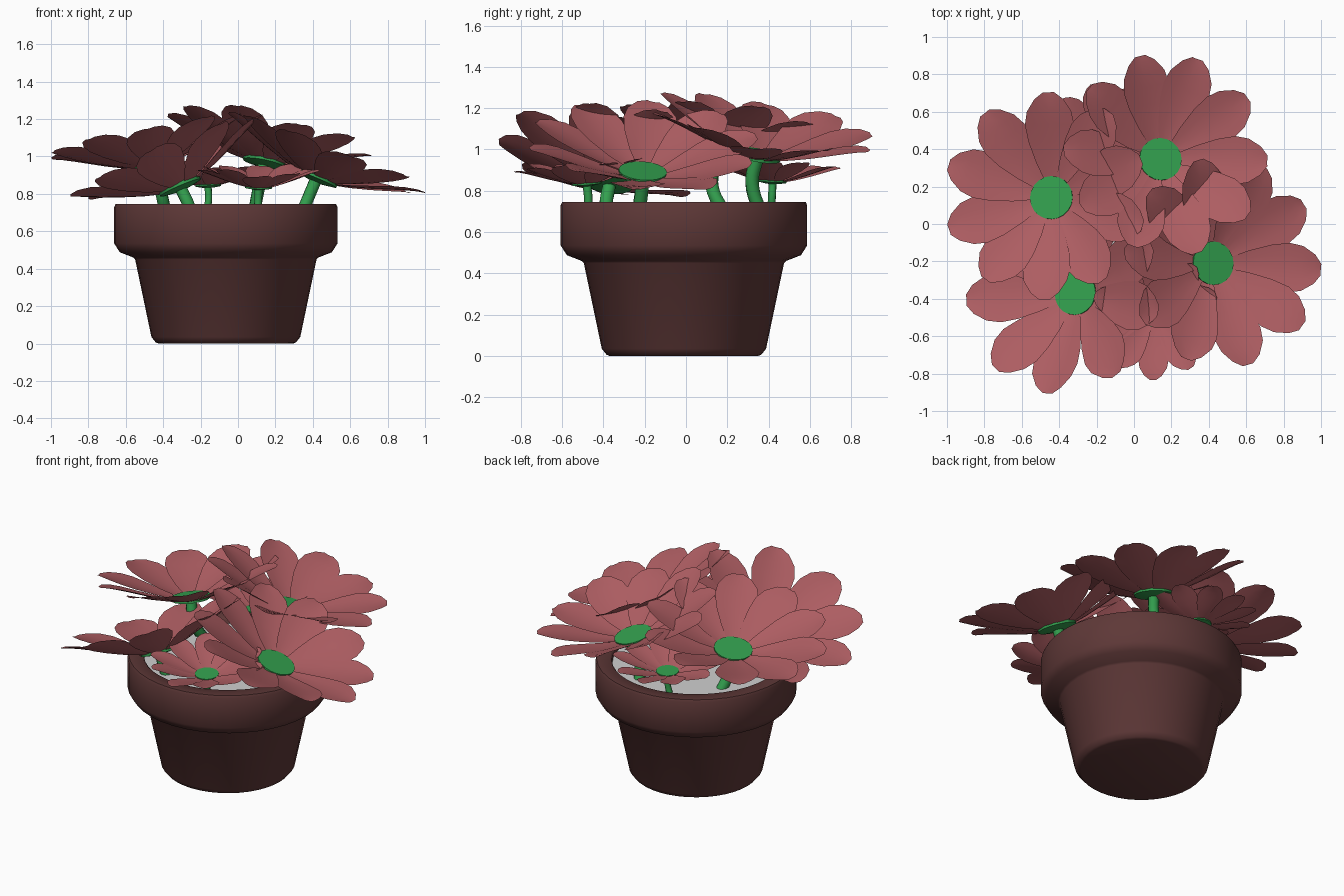
import bpy, bmesh, math, random
from mathutils import Vector, Matrix

random.seed(4)
if "Cube" in bpy.data.objects:
    bpy.data.objects.remove(bpy.data.objects["Cube"], do_unlink=True)


def material(name, rgb):
    m = bpy.data.materials.new(name)
    m.use_nodes = True
    m.diffuse_color = (*rgb, 1)
    m.node_tree.nodes["Principled BSDF"].inputs["Base Color"].default_value = (*rgb, 1)
    return m


PINK = material("petal_pink", (0.42, 0.11, 0.122))
GREEN = material("stem_green", (0.033, 0.35, 0.077))
BROWN = material("pot_brown", (0.113, 0.04, 0.039))
GREY = material("soil_grey", (0.63, 0.63, 0.63))


def smooth(obj, angle):
    bpy.ops.object.select_all(action="DESELECT")
    obj.select_set(True)
    bpy.context.view_layer.objects.active = obj
    bpy.ops.object.shade_smooth_by_angle(angle=math.radians(angle))


def add_mesh(name, bm, mat, matrix, angle=35):
    mesh = bpy.data.meshes.new(name)
    bm.to_mesh(mesh)
    bm.free()
    mesh.materials.append(mat)
    obj = bpy.data.objects.new(name, mesh)
    obj.matrix_world = matrix
    bpy.context.collection.objects.link(obj)
    smooth(obj, angle)


def lathe(name, profile, mat, matrix, steps, angle=35):
    """Spin a (radius, height) profile about the z axis."""
    bm = bmesh.new()
    verts = [bm.verts.new((r, 0, z)) for r, z in profile]
    edges = [bm.edges.new(pair) for pair in zip(verts, verts[1:])]
    bmesh.ops.spin(bm, geom=verts + edges, cent=(0, 0, 0), axis=(0, 0, 1),
                   angle=math.tau, steps=steps, use_duplicate=False)
    bmesh.ops.remove_doubles(bm, verts=bm.verts, dist=0.0005)
    bmesh.ops.recalc_face_normals(bm, faces=bm.faces)
    add_mesh(name, bm, mat, matrix, angle)


# Pot with a heavy rim, and the soil inside it
POT = Matrix.Translation((-0.065, -0.01, 0))
lathe("pot", [(0, 0), (0.36, 0), (0.375, 0.006), (0.398, 0.035), (0.485, 0.45),
              (0.495, 0.46), (0.567, 0.488), (0.597, 0.535), (0.597, 0.73),
              (0.59, 0.745), (0.51, 0.745), (0.5, 0.735), (0.49, 0.66), (0, 0.66)],
      BROWN, POT, 40, 50)
soil = bmesh.new()
bmesh.ops.create_circle(soil, cap_ends=True, radius=0.498, segments=40)
add_mesh("soil", soil, GREY, POT @ Matrix.Translation((0, 0, 0.712)))

# Petal outline: radius, half width, rise
OUTLINE = [(0.1, 0.04, 0), (0.19, 0.08, 0.027), (0.3, 0.117, 0.067),
           (0.39, 0.133, 0.103), (0.46, 0.12, 0.13), (0.525, 0.078, 0.152),
           (0.562, 0.03, 0.16)]
ACROSS = (-1, -0.5, 0, 0.5, 1)


def add_petal(bm, turn):
    """One cupped, slightly rolled petal hinged at the edge of the centre."""
    hinge = Vector((OUTLINE[0][0], 0, 0))
    place = (Matrix.Rotation(turn, 4, "Z") @ Matrix.Translation(hinge)
             @ Matrix.Rotation(math.radians(random.uniform(-3, 3)), 4, "Y")
             @ Matrix.Rotation(math.radians(random.uniform(2, 8)), 4, "X")
             @ Matrix.Translation(-hinge))
    rows = []
    for r, half, rise in OUTLINE:
        row = [(r, half * s, rise + 0.12 * half * s * s) for s in ACROSS]
        rows.append([bm.verts.new(place @ Vector(p)) for p in row])
    for a, b in zip(rows, rows[1:]):
        for i in range(len(ACROSS) - 1):
            bm.faces.new((a[i], b[i], b[i + 1], a[i + 1]))


def add_stem(name, points, radius):
    curve = bpy.data.curves.new(name, "CURVE")
    curve.dimensions = "3D"
    curve.bevel_depth = radius
    curve.bevel_resolution = 2
    curve.resolution_u = 6
    spline = curve.splines.new("BEZIER")
    spline.bezier_points.add(len(points) - 1)
    for bp, p in zip(spline.bezier_points, points):
        bp.co = p
        bp.handle_left_type = bp.handle_right_type = "AUTO"
    curve.materials.append(GREEN)
    obj = bpy.data.objects.new(name, curve)
    bpy.context.collection.objects.link(obj)
    bpy.ops.object.select_all(action="DESELECT")
    obj.select_set(True)
    bpy.context.view_layer.objects.active = obj
    bpy.ops.object.convert(target="MESH")
    smooth(bpy.context.view_layer.objects.active, 50)


def add_flower(name, head, lean, base, first, size, count=10):
    head = Vector(head)
    normal = Vector((*lean, 1)).normalized()
    frame = (Matrix.Translation(head)
             @ Vector((0, 0, 1)).rotation_difference(normal).to_matrix().to_4x4()
             @ Matrix.Scale(size, 4))
    # Ring of petals
    bm = bmesh.new()
    for i in range(count):
        add_petal(bm, math.radians(first + random.uniform(-2, 2)) + math.tau * i / count)
    add_mesh(name + "_petals", bm, PINK, frame)
    # Thin green centre with a shallow cup beneath
    lathe(name + "_centre", [(0, 0.013), (0.117, 0.013), (0.117, -0.008),
                             (0.05, -0.02), (0, -0.024)], GREEN, frame, 20)
    # Bent stem
    add_stem(name + "_stem", [Vector((*base, 0.67)), head - normal * 0.14 * size,
                              head - normal * 0.012], 0.034 * size)


# name, head position, lean of the face, stem foot, first petal angle, size
add_flower("back_flower", (0.14, 0.345, 0.97), (0.21, 0.19), (0.08, 0.37), 107, 0.98)
add_flower("right_flower", (-0.44, 0.14, 0.955), (-0.2, 0.1), (-0.38, 0.2), 91, 0.99)
add_flower("left_flower", (0.42, -0.21, 0.885), (0.42, 0.08), (0.33, -0.24), -2, 1)
add_flower("front_flower", (-0.31, -0.37, 0.84), (-0.43, 0.12), (-0.25, -0.37), 186, 1.01, 9)
add_flower("small_front_flower", (0.11, -0.48, 0.835), (0.03, -0.08), (0.1, -0.48), 270, 0.61)
add_flower("small_back_flower", (-0.16, 0.42, 0.845), (-0.03, 0.05), (-0.18, 0.41), 100, 0.58)
